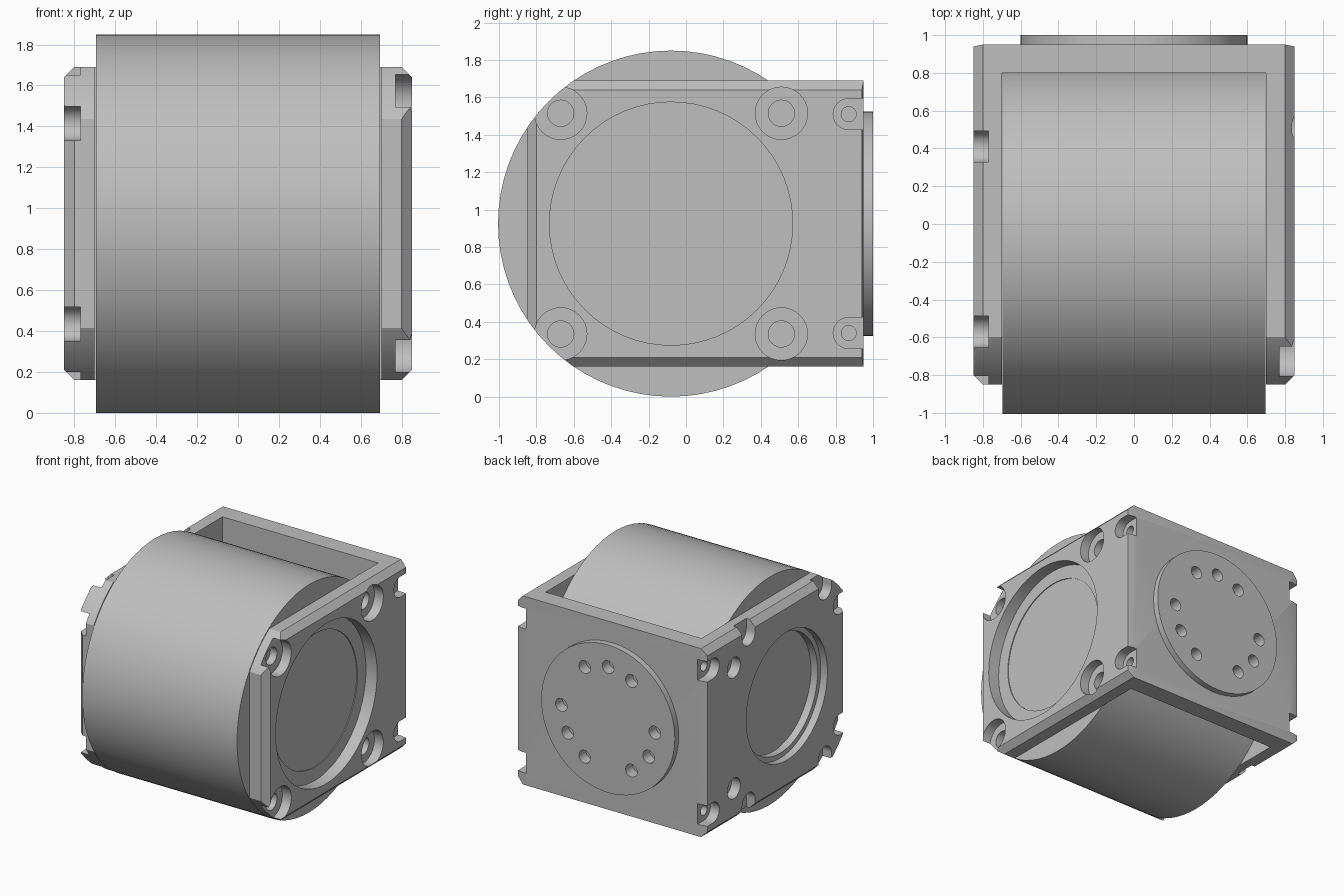
import bpy, bmesh, math
from mathutils import Matrix, Vector

cube = bpy.data.objects.get("Cube")
if cube:
    bpy.data.objects.remove(cube, do_unlink=True)

AXIS_Y, AXIS_Z = -0.08, 0.925      # drum axis, parallel to x
DRUM_R = 0.925

grey = bpy.data.materials.new("machined_grey")
grey.use_nodes = True
grey.diffuse_color = (0.52, 0.52, 0.52, 1)
grey.node_tree.nodes["Principled BSDF"].inputs["Base Color"].default_value = (0.52, 0.52, 0.52, 1)


def make(name, bm):
    bmesh.ops.recalc_face_normals(bm, faces=bm.faces)
    mesh = bpy.data.meshes.new(name)
    bm.to_mesh(mesh)
    bm.free()
    mesh.materials.append(grey)
    ob = bpy.data.objects.new(name, mesh)
    bpy.context.collection.objects.link(ob)
    return ob


def box(name, low, high):
    bm = bmesh.new()
    low, high = Vector(low), Vector(high)
    bmesh.ops.create_cube(bm, size=1, matrix=Matrix.Translation((low + high) / 2)
                          @ Matrix.Diagonal((*(high - low), 1)))
    return make(name, bm)


def rod(name, axis, center, radius, start, end, segments=32):
    """Cylinder along x or y; center holds the two other coordinates."""
    bm = bmesh.new()
    mid = (start + end) / 2
    if axis == "X":
        place = Matrix.Translation((mid, *center)) @ Matrix.Rotation(math.pi / 2, 4, "Y")
    else:
        place = Matrix.Translation((center[0], mid, center[1])) @ Matrix.Rotation(math.pi / 2, 4, "X")
    bmesh.ops.create_cone(bm, cap_ends=True, segments=segments, radius1=radius,
                          radius2=radius, depth=abs(end - start), matrix=place)
    return make(name, bm)


def prism(name, sections):
    """Loft between equal yz outlines, given as (x, outline)."""
    bm = bmesh.new()
    rings = [[bm.verts.new((x, *p)) for p in outline] for x, outline in sections]
    for a, b in zip(rings, rings[1:]):
        for i in range(len(a)):
            j = (i + 1) % len(a)
            bm.faces.new((a[i], a[j], b[j], b[i]))
    bm.faces.new(rings[0])
    bm.faces.new(rings[-1])
    return make(name, bm)


def carve(target, cutter, operation="DIFFERENCE"):
    mod = target.modifiers.new("cut", "BOOLEAN")
    mod.operation, mod.object, mod.solver = operation, cutter, "EXACT"
    bpy.context.view_layer.objects.active = target
    bpy.ops.object.modifier_apply(modifier=mod.name)
    bpy.data.objects.remove(cutter, do_unlink=True)


def smooth(ob):
    bpy.ops.object.select_all(action="DESELECT")
    ob.select_set(True)
    bpy.context.view_layer.objects.active = ob
    bpy.ops.object.shade_smooth_by_angle(angle=math.radians(30))


# Frame block with chamfered side edges
def outline(inset):
    front, back, low, high = -0.85 + inset, 0.95 - inset * 0.2, 0.16 + inset, 1.69 - inset
    return [(front, low), (back, low), (back, high), (front, high)]


frame = prism("frame", [(-0.85, outline(0.05)), (-0.8, outline(0)),
                        (0.8, outline(0)), (0.85, outline(0.05))])

# Front corners rounded to the drum outline
arc = [(AXIS_Y + DRUM_R * math.cos(a), AXIS_Z + DRUM_R * math.sin(a))
       for a in (math.pi / 2 + math.pi * i / 36 for i in range(37))]
rounding = arc + [(1.2, AXIS_Z - DRUM_R), (1.2, AXIS_Z + DRUM_R)]
carve(frame, prism("rounding", [(-1, rounding), (1, rounding)]), "INTERSECT")

# Bay for the drum, open at front, top and bottom
carve(frame, box("bay", (-0.7, -2, -1), (0.7, 0.8, 3)))


def bore(side, center, radius, floor):
    carve(frame, rod("bore", "X", center, radius, side * 1.0, side * floor))


# Bearing recesses in the two side plates
axis = (AXIS_Y, AXIS_Z)
for side, radius, floor in ((1, 0.65, 0.75), (1, 0.54, 0.743),
                            (-1, 0.52, 0.79), (-1, 0.48, 0.73)):
    carve(frame, rod("recess", "X", axis, radius, side * 1.0, side * floor, 64))

for up in (-1, 1):
    # Counterbored screw holes on the left plate
    for fore in (-1, 1):
        spot = (AXIS_Y + fore * 0.59, AXIS_Z + up * 0.59)
        bore(1, spot, 0.14, 0.77)
        bore(1, spot, 0.07, 0.71)
    # Screw notches at the rear edges of both plates
    for side in (-1, 1):
        spot = (0.87, AXIS_Z + up * 0.585)
        bore(side, spot, 0.083, 0.77)
        bore(side, spot, 0.04, 0.66)
        xs = sorted((side * 0.77, side * 1.0))
        carve(frame, box("slot", (xs[0], 0.87, spot[1] - 0.083), (xs[1], 1.1, spot[1] + 0.083)))
    # Ring of pocket holes on the right plate, partly open at the edges
    for fore in (-1, 1):
        for dy, dz in ((0.68, 0.49), (0.49, 0.68)):
            spot = (AXIS_Y + fore * dy, AXIS_Z + up * dz)
            bore(-1, spot, 0.083, 0.77)
            if dz > dy:
                ends = sorted((spot[1], spot[1] + up * 0.3))
                carve(frame, box("slot", (-1, spot[0] - 0.083, ends[0]),
                                 (-0.77, spot[0] + 0.083, ends[1])))
            elif fore < 0:
                carve(frame, box("slot", (-1, spot[0] - 0.3, spot[1] - 0.083),
                                 (-0.77, spot[0], spot[1] + 0.083)))
smooth(frame)

# Drum
drum = rod("drum", "X", axis, DRUM_R, -0.695, 0.695, 72)
smooth(drum)

# Rear mounting disc with its bolt circle
disc = rod("rear_disc", "Y", (0, AXIS_Z), 0.6, 0.9, 1.0, 64)
for step in range(12):
    if step in (1, 5, 9):
        continue
    a = math.radians(30 * step)
    spot = (0.42 * math.cos(a), AXIS_Z + 0.42 * math.sin(a))
    carve(disc, rod("bolt_hole", "Y", spot, 0.052, 0.91, 1.1, 24))
    carve(frame, rod("bolt_hole", "Y", spot, 0.052, 0.91, 1.1, 24))
smooth(disc)
